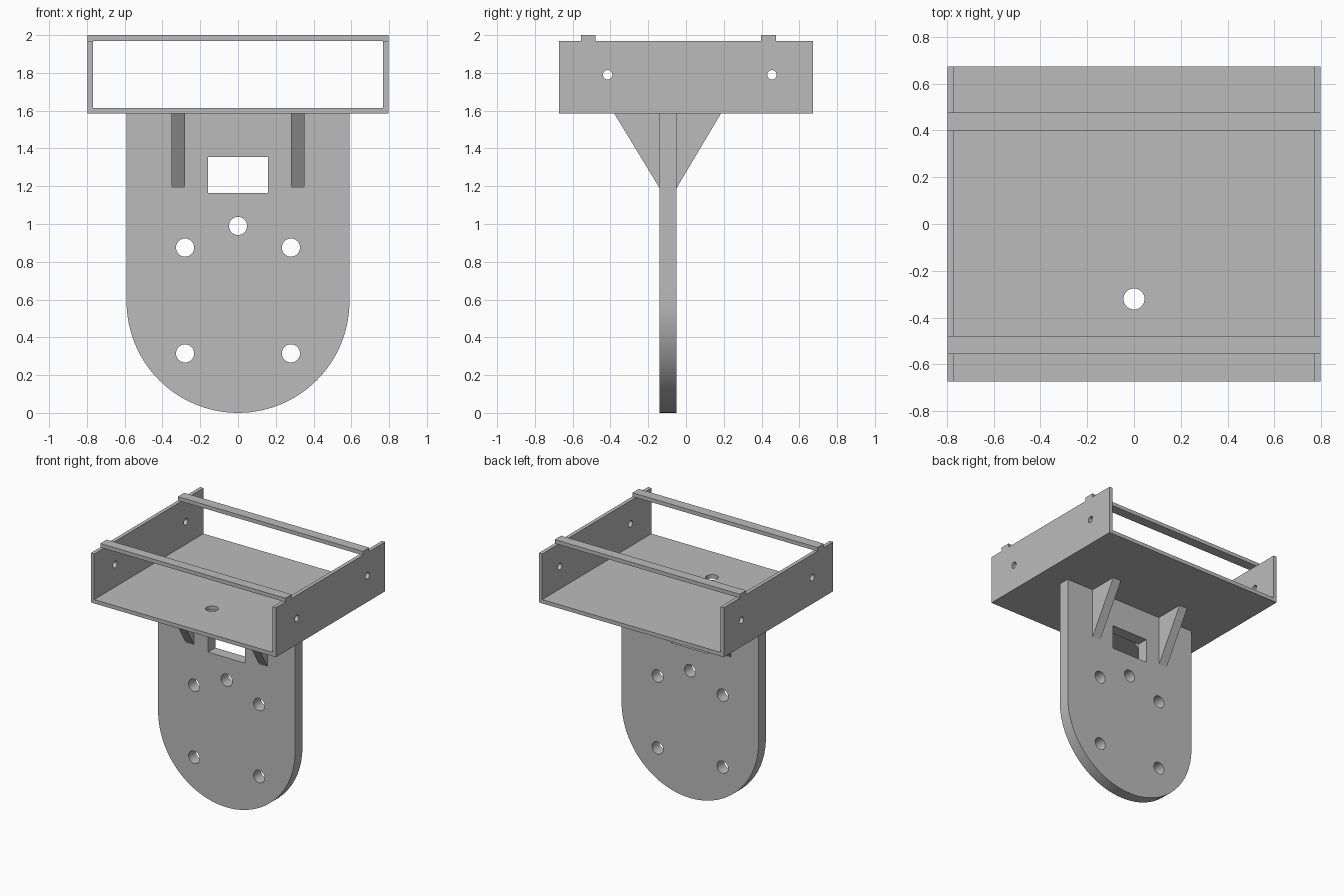
import bpy, bmesh
from math import cos, sin, pi

if "Cube" in bpy.data.objects:
    bpy.data.objects.remove(bpy.data.objects["Cube"], do_unlink=True)

grey = bpy.data.materials.new("plain grey")
grey.use_nodes = True
grey.diffuse_color = (0.5, 0.5, 0.5, 1)
grey.node_tree.nodes["Principled BSDF"].inputs["Base Color"].default_value = (0.5, 0.5, 0.5, 1)


def arc(u, v, r, start=0, end=2 * pi, n=32, closed=True):
    count = n if closed else n + 1
    angles = [start + (end - start) * i / n for i in range(count)]
    return [(u + r * cos(a), v + r * sin(a)) for a in angles]


def rect(u0, u1, v0, v1):
    return [(u0, v0), (u1, v0), (u1, v1), (u0, v1)]


def slab(name, axis, lo, hi, outline, holes=()):
    """Fill an outline with holes and extrude it along an axis (0 x, 1 y, 2 z)."""
    bm = bmesh.new()
    for loop in [outline, *holes]:
        verts = []
        for point in loop:
            co = list(point)
            co.insert(axis, lo)
            verts.append(bm.verts.new(co))
        for a, b in zip(verts, verts[1:] + verts[:1]):
            bm.edges.new((a, b))
    bmesh.ops.triangle_fill(bm, edges=bm.edges[:], use_beauty=True)
    out = bmesh.ops.extrude_face_region(bm, geom=bm.faces[:], use_keep_orig=True)
    shift = [0, 0, 0]
    shift[axis] = hi - lo
    moved = [g for g in out["geom"] if isinstance(g, bmesh.types.BMVert)]
    bmesh.ops.translate(bm, verts=moved, vec=shift)
    bmesh.ops.recalc_face_normals(bm, faces=bm.faces[:])
    mesh = bpy.data.meshes.new(name)
    bm.to_mesh(mesh)
    bm.free()
    mesh.materials.append(grey)
    obj = bpy.data.objects.new(name, mesh)
    bpy.context.collection.objects.link(obj)
    bpy.ops.object.select_all(action="DESELECT")
    obj.select_set(True)
    bpy.context.view_layer.objects.active = obj
    bpy.ops.object.shade_smooth_by_angle(angle=pi / 6)
    return obj


# Upright plate: round lower end, cable slot and bolt holes
R = 0.59
plate_front, plate_back = -0.14, -0.05
tray_base, floor_top, wall_top = 1.585, 1.615, 1.97
plate = arc(0, R, R, pi, 2 * pi, 48, False) + [(R, tray_base), (-R, tray_base)]
bolts = [(0, 0.99)] + [(x, z) for x in (-0.28, 0.28) for z in (0.315, 0.875)]
slab("upright_plate", 1, plate_front, plate_back, plate,
     [arc(x, z, 0.048) for x, z in bolts] + [rect(-0.16, 0.16, 1.165, 1.355)])

# Tray floor with one hole
W, D, inner = 0.797, 0.672, 0.768
slab("tray_floor", 2, tray_base, floor_top, rect(-inner, inner, -D, D),
     [arc(0, -0.32, 0.045)])

for side, x in (("right", -1), ("left", 1)):
    # Tray side walls with screw holes
    lo, hi = sorted((x * inner, x * W))
    slab(side + "_wall", 0, lo, hi, rect(-D, D, tray_base, wall_top),
         [arc(y, 1.79, 0.025) for y in (-0.415, 0.455)])
    # Triangular gussets on both faces of the plate
    lo, hi = sorted((x * 0.28, x * 0.352))
    for end, y, reach in (("front", plate_front, -0.24), ("back", plate_back, 0.235)):
        slab(f"{end}_{side}_gusset", 0, lo, hi,
             [(y, 1.19), (y + reach, tray_base), (y, tray_base)])

# Cross bars resting on the walls
for end, y in (("front", -0.517), ("back", 0.437)):
    slab(end + "_cross_bar", 2, wall_top, 2.0, rect(-W, W, y - 0.039, y + 0.039))
